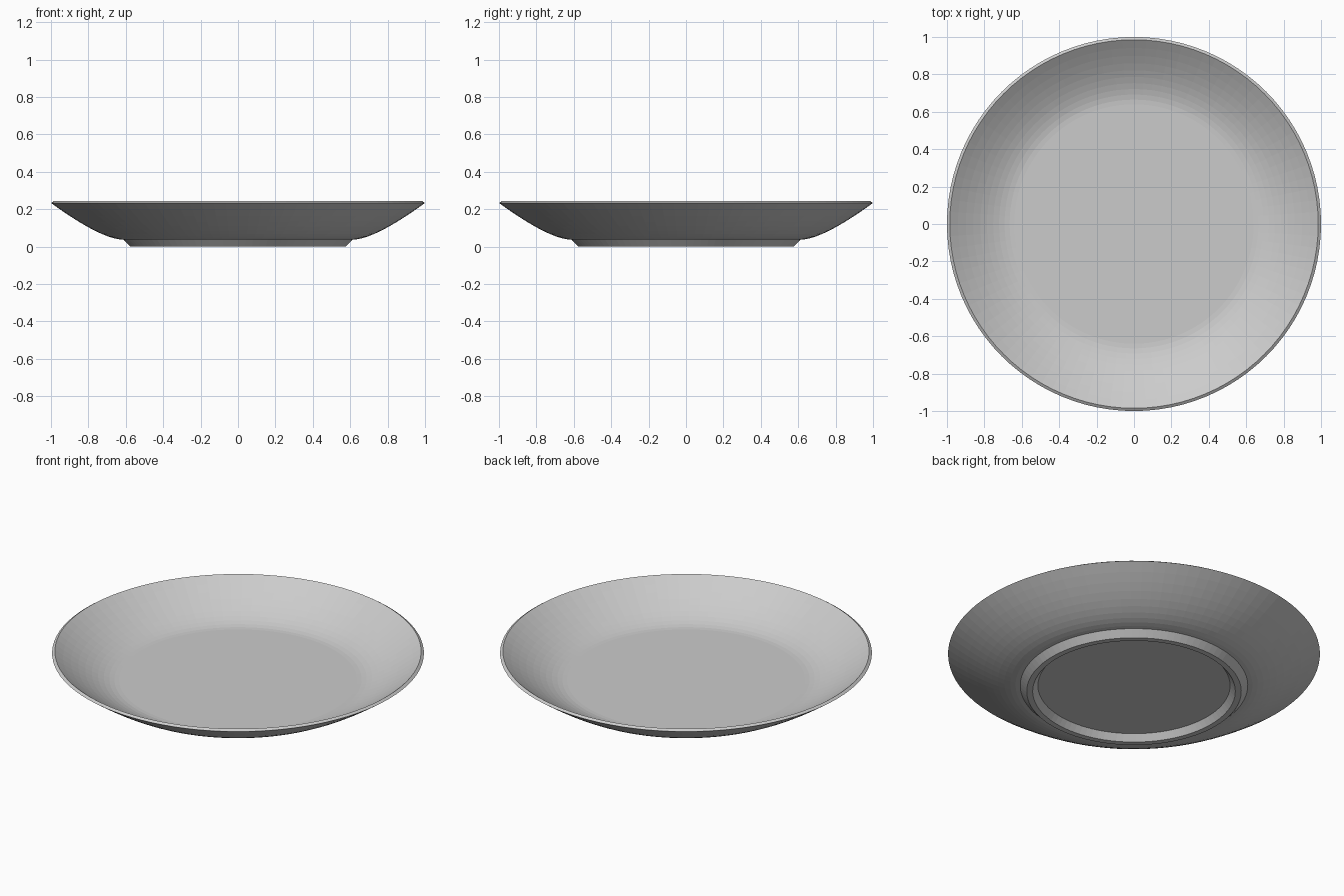
import bpy, bmesh, math

if "Cube" in bpy.data.objects:
    bpy.data.objects.remove(bpy.data.objects["Cube"])

SIDES = 96


def curve(a, b, c, steps):
    """Points of a quadratic curve from a to c, pulled towards b (radius, height)."""
    pts = []
    for i in range(steps + 1):
        t = i / steps
        pts.append(tuple((1 - t) ** 2 * p + 2 * t * (1 - t) * q + t * t * r
                         for p, q, r in zip(a, b, c)))
    return pts


def lathe(name, profile):
    """Revolve a closed (radius, height) profile round z."""
    bm = bmesh.new()
    verts = [bm.verts.new((r, 0, z)) for r, z in profile]
    edges = [bm.edges.new(pair) for pair in zip(verts, verts[1:])]
    bmesh.ops.spin(bm, geom=verts + edges, cent=(0, 0, 0), axis=(0, 0, 1),
                   angle=math.tau, steps=SIDES, use_duplicate=False)
    bmesh.ops.remove_doubles(bm, verts=bm.verts, dist=0.0001)
    bmesh.ops.recalc_face_normals(bm, faces=bm.faces)
    mesh = bpy.data.meshes.new(name)
    bm.to_mesh(mesh)
    bm.free()
    obj = bpy.data.objects.new(name, mesh)
    bpy.context.collection.objects.link(obj)
    return obj


# Underside recess and tapered foot ring
foot = [(0, 0.036), (0.517, 0.036), (0.545, 0), (0.577, 0)]
# Outer wall sweeping up to the rim
outer_wall = curve((0.612, 0.037), (0.73, 0.037), (1.0, 0.233), 10)
# Bevelled lip, then inner wall sweeping down to the flat floor
inner_wall = curve((0.985, 0.243), (0.76, 0.075), (0.64, 0.075), 10)

plate = lathe("plate", foot + outer_wall + inner_wall + [(0, 0.075)])
